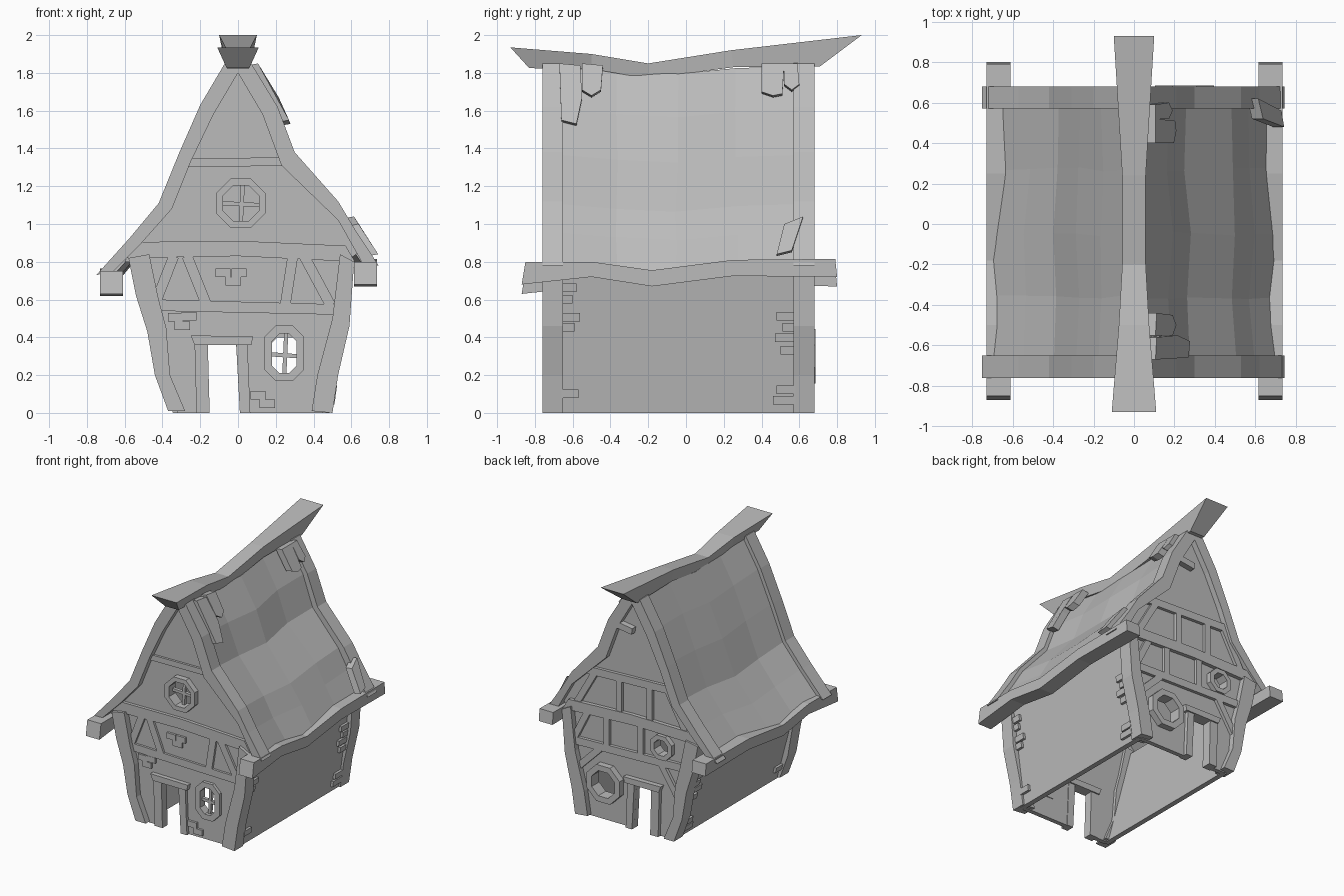
import bpy, bmesh, random
from mathutils import Vector

random.seed(4)
cube = bpy.data.objects.get("Cube")
if cube:
    bpy.data.objects.remove(cube, do_unlink=True)

mat = bpy.data.materials.new("plain grey")
mat.use_nodes = True
GREY = (0.5, 0.5, 0.5, 1)
mat.diffuse_color = GREY
mat.node_tree.nodes["Principled BSDF"].inputs["Base Color"].default_value = GREY


def finish(name, bm):
    bmesh.ops.recalc_face_normals(bm, faces=bm.faces[:])
    me = bpy.data.meshes.new(name)
    bm.to_mesh(me)
    bm.free()
    me.materials.append(mat)
    ob = bpy.data.objects.new(name, me)
    bpy.context.collection.objects.link(ob)
    return ob


def slab(name, loops, place):
    """Fill flat loops (later ones are holes), thicken, map (u, v, t) to space."""
    bm = bmesh.new()
    edges = []
    for loop in loops:
        vs = [bm.verts.new((u, v, 0)) for u, v in loop]
        edges += [bm.edges.new((vs[i - 1], vs[i])) for i in range(len(vs))]
    if len(loops) > 1:
        bmesh.ops.triangle_fill(bm, edges=edges, use_beauty=True, normal=(0, 0, 1))
    else:
        bm.faces.new(vs)
    res = bmesh.ops.extrude_face_region(bm, geom=bm.faces[:], use_keep_orig=True)
    for g in res["geom"]:
        if isinstance(g, bmesh.types.BMVert):
            g.co.z = 1
    for v in bm.verts:
        v.co = Vector(place(v.co.x, v.co.y, v.co.z))
    return finish(name, bm)


def gable(name, loops, y0, y1):
    return slab(name, loops, lambda u, v, t: (u, y0 + (y1 - y0) * t, v))


def plank(name, p, q, w, y0, y1):
    p, q = Vector(p), Vector(q)
    d = (q - p).normalized()
    n = Vector((-d.y, d.x)) * w / 2
    return gable(name, [[p + n, q + n, q - n, p - n]], y0, y1)


def octo(x, z, hx, hz, c):
    return [(x - hx, z - hz + c), (x - hx + c, z - hz), (x + hx - c, z - hz), (x + hx, z - hz + c),
            (x + hx, z + hz - c), (x + hx - c, z + hz), (x - hx + c, z + hz), (x - hx, z + hz - c)]


def rect(u0, v0, u1, v1):
    return [(u0, v0), (u1, v0), (u1, v1), (u0, v1)]


def lerp_at(profile, z):
    """x of a profile at height z."""
    pts = sorted(profile, key=lambda p: p[1])
    for (xa, za), (xb, zb) in zip(pts, pts[1:]):
        if z <= zb:
            return xa + (xb - xa) * (z - za) / (zb - za)
    return pts[-1][0]


# Gable walls with doorway and window openings
wall = [(-.32, 0), (-.15, 0), (-.16, .365), (-.01, .365), (.01, 0), (.45, 0), (.55, .5),
        (.57, .8), (.64, .85), (.56, 1.04), (.26, 1.34), (.15, 1.6), (0, 1.82),
        (-.15, 1.6), (-.27, 1.35), (-.38, 1.11), (-.54, .92), (-.6, .8), (-.5, .8), (-.43, .5)]
attic_hole = octo(.015, 1.11, .095, .095, .055)
low_hole = octo(.245, .315, .065, .105, .04)
round_hole = octo(.25, .3, .1, .1, .058)
small_hole = octo(-.25, .72, .06, .06, .035)
gable("front_wall", [wall, attic_hole, low_hole], -.71, -.675)
gable("back_wall", [wall, round_hole, small_hole], .6, .635)

# Window frames and glazing bars
gable("attic_window_frame", [octo(.015, 1.11, .132, .13, .078), attic_hole], -.755, -.67)
gable("low_window_frame", [octo(.245, .315, .105, .147, .06), low_hole], -.735, -.67)
gable("round_window_frame", [octo(.25, .3, .145, .145, .085), round_hole], .59, .685)
gable("small_window_frame", [octo(-.25, .72, .095, .095, .055), small_hole], .59, .675)
for tag, x, z, hx, hz in (("attic", .015, 1.11, .1, .1), ("low", .245, .31, .07, .11)):
    plank(tag + "_upright_bar", (x, z - hz), (x + .01, z + hz), .022, -.71, -.685)
    plank(tag + "_cross_bar", (x - hx, z), (x + hx, z - .01), .022, -.71, -.685)

# Side walls
SIDES = {"right": (1, [(.485, 0), (.592, .8)]), "left": (-1, [(.345, 0), (.555, .8)])}
for tag, (s, prof) in SIDES.items():
    slab(tag + "_side_wall", [rect(-.7, 0, .625, .8)],
         lambda u, v, t: (s * (lerp_at(prof, v) - .04 * t), u, v))

# Corner posts, verge boards and door frames at both ends
post_r = [(.39, .01), (.5, 0), (.53, .2), (.59, .46), (.615, .8), (.54, .84), (.5, .5), (.42, .2)]
post_l = [(-.28, .01), (-.37, .01), (-.44, .2), (-.48, .43), (-.54, .62), (-.58, .82),
          (-.47, .84), (-.42, .6), (-.38, .45), (-.36, .2)]
roof_r = [(.07, 1.85), (.21, 1.62), (.3, 1.38), (.53, 1.12), (.62, .97), (.745, .78)]
roof_l = [(-.07, 1.85), (-.2, 1.63), (-.31, 1.38), (-.42, 1.11), (-.57, .93), (-.75, .73)]
under_r = [(.66, .79), (.53, 1.02), (.23, 1.31), (.13, 1.58), (0, 1.8)]
under_l = [(-.66, .75), (-.51, .9), (-.35, 1.08), (-.25, 1.33), (-.13, 1.58), (0, 1.8)]
for end, y0, y1, ya, yb in (("front", -.76, -.65, -.735, -.67), ("back", .57, .68, .59, .665)):
    gable(end + "_right_post", [post_r], y0, y1)
    gable(end + "_left_post", [post_l], y0, y1)
    gable(end + "_right_verge", [[(0, 1.86)] + roof_r + under_r], y0, y1)
    gable(end + "_left_verge", [[(0, 1.86)] + roof_l + under_l], y0, y1)
    gable(end + "_door_jamb_left", [[(-.22, 0), (-.15, 0), (-.16, .37), (-.23, .37)]], ya, yb)
    gable(end + "_door_jamb_right", [[(.01, 0), (.065, 0), (.05, .37), (-.01, .37)]], ya, yb)
    gable(end + "_door_lintel", [[(-.23, .36), (.07, .36), (.08, .405), (-.25, .41)]], ya - .01, yb + .01)
    gable(end + "_tie_beam", [[(-.59, .82), (0, .83), (.62, .8), (.57, .885), (.02, .91), (-.53, .905)]], ya, yb)

# Front timber pattern
Y = (-.728, -.7)
gable("front_rail", [[(-.42, .54), (.52, .52), (.52, .575), (-.42, .6)]], *Y)
plank("front_collar", (-.27, 1.325), (.25, 1.33), .045, *Y)
for p, q in (((-.43, .6), (-.34, .83)), ((-.27, .83), (-.17, .58)),
             ((.25, .57), (.29, .83)), ((.35, .83), (.49, .57))):
    plank("front_brace", p, q, .055, *Y)

# Back timber pattern
Y = (.62, .66)
plank("back_rail", (-.46, .6), (.55, .57), .06, *Y)
plank("back_collar", (-.35, 1.19), (.42, 1.16), .06, *Y)
plank("back_peak_block", (0, 1.58), (.14, 1.6), .05, .62, .68)
for p, q in (((-.14, .88), (-.14, 1.18)), ((.13, .88), (.13, 1.18)), ((-.45, .9), (-.3, 1.17)),
             ((.5, .88), (.34, 1.16)), ((-.06, .6), (-.06, .85)), ((.24, .58), (.24, .85)),
             ((.53, .58), (.4, .84)), ((-.24, .58), (-.4, .33)), ((.3, .56), (.5, .36))):
    plank("back_brace", p, q, .05, *Y)

# Sagging roof slopes, faceted like rough thatch panels
cols = [(-.66, 0, .0), (-.36, -.025, -.02), (-.05, -.04, .0), (.27, -.01, -.04), (.58, 0, -.035)]
for tag, prof, s in (("right", roof_r, 1), ("left", roof_l, -1)):
    bm = bmesh.new()
    grid = []
    line = [(0, 1.83)] + [(x - s * .025, z - .015) for x, z in prof]
    for y, dz, dx in cols:
        inner = -.6 < y < .5
        row = []
        for i, (x, z) in enumerate(line):
            j = random.uniform(-.012, .012) if inner and i else 0
            row.append(bm.verts.new((x + s * (dx * i / 6 + j), y + j, z + dz)))
        grid.append(row)
    for a, b in zip(grid, grid[1:]):
        for i in range(len(a) - 1):
            bm.faces.new((a[i], a[i + 1], b[i + 1], b[i]))
    ob = finish(tag + "_roof_slope", bm)
    up = sum(p.normal.z for p in ob.data.polygons)
    mod = ob.modifiers.new("thickness", "SOLIDIFY")
    mod.thickness = .04
    mod.offset = -1 if up > 0 else 1

# Wavy eave beams
eave = [(-.87, .68), (-.5, .72), (-.18, .67), (.25, .725), (.8, .72),
        (.79, .815), (.25, .81), (-.18, .755), (-.5, .8), (-.85, .8)]
for tag, x0, x1, dz in (("right", .615, .735, 0), ("left", -.73, -.61, -.05)):
    slab(tag + "_eave_beam", [eave], lambda u, v, t: (x0 + (x1 - x0) * t, u, v + dz))

# Ridge beam: flared tips and a dip in the middle
bm = bmesh.new()
rings = []
for yt, zt, yb, zb, w, wb in ((-.93, 1.935, -.83, 1.825, .11, .06), (-.5, 1.9, -.5, 1.82, .075, .055),
                              (-.2, 1.85, -.2, 1.77, .058, .05), (.24, 1.92, .25, 1.83, .058, .05),
                              (.93, 2.0, .71, 1.835, .1, .065)):
    rings.append([bm.verts.new(c) for c in ((-w, yt, zt), (w, yt, zt), (wb, yb, zb), (-wb, yb, zb))])
for a, b in zip(rings, rings[1:]):
    for i in range(4):
        bm.faces.new((a[i - 1], a[i], b[i], b[i - 1]))
bm.faces.new(rings[0])
bm.faces.new(rings[-1])
finish("ridge_beam", bm)

# Loose shingles on the right slope
for loop in ([(-.67, 1.84), (-.56, 1.83), (-.55, 1.66), (-.58, 1.52), (-.66, 1.54)],
             [(-.55, 1.84), (-.44, 1.83), (-.45, 1.7), (-.5, 1.67), (-.55, 1.7)],
             [(.4, 1.84), (.52, 1.84), (.51, 1.68), (.46, 1.67), (.4, 1.69)],
             [(.52, 1.84), (.59, 1.84), (.6, 1.73), (.56, 1.7), (.52, 1.73)],
             [(.48, .83), (.56, .85), (.62, 1.03), (.52, .99)]):
    slab("roof_shingle", [loop], lambda u, v, t: (lerp_at(roof_r, v) - .025 + .055 * t, u, v + .01 * t))

# Exposed bricks on the front wall
for x, z in ((-.12, .72), (-.035, .72), (-.065, .675), (-.3, .49), (-.37, .485),
             (-.335, .44), (.065, .07), (.115, .025)):
    gable("front_brick", [rect(x, z, x + .08, z + .045)], -.728, -.7)

# Exposed bricks beside the corner posts on both side walls
for tag, (s, prof) in SIDES.items():
    for y0, y1, z in ((-.66, -.58, .64), (-.66, -.6, .58), (-.66, -.56, .485), (-.66, -.59, .43),
                      (-.66, -.57, .08), (.48, .58, .49), (.51, .58, .43), (.47, .58, .375),
                      (.5, .58, .31), (.48, .58, .1), (.46, .58, .045)):
        slab(tag + "_side_brick", [rect(y0, z, y1, z + .045)],
             lambda u, v, t: (s * (lerp_at(prof, v) - .01 + .03 * t), u, v))
